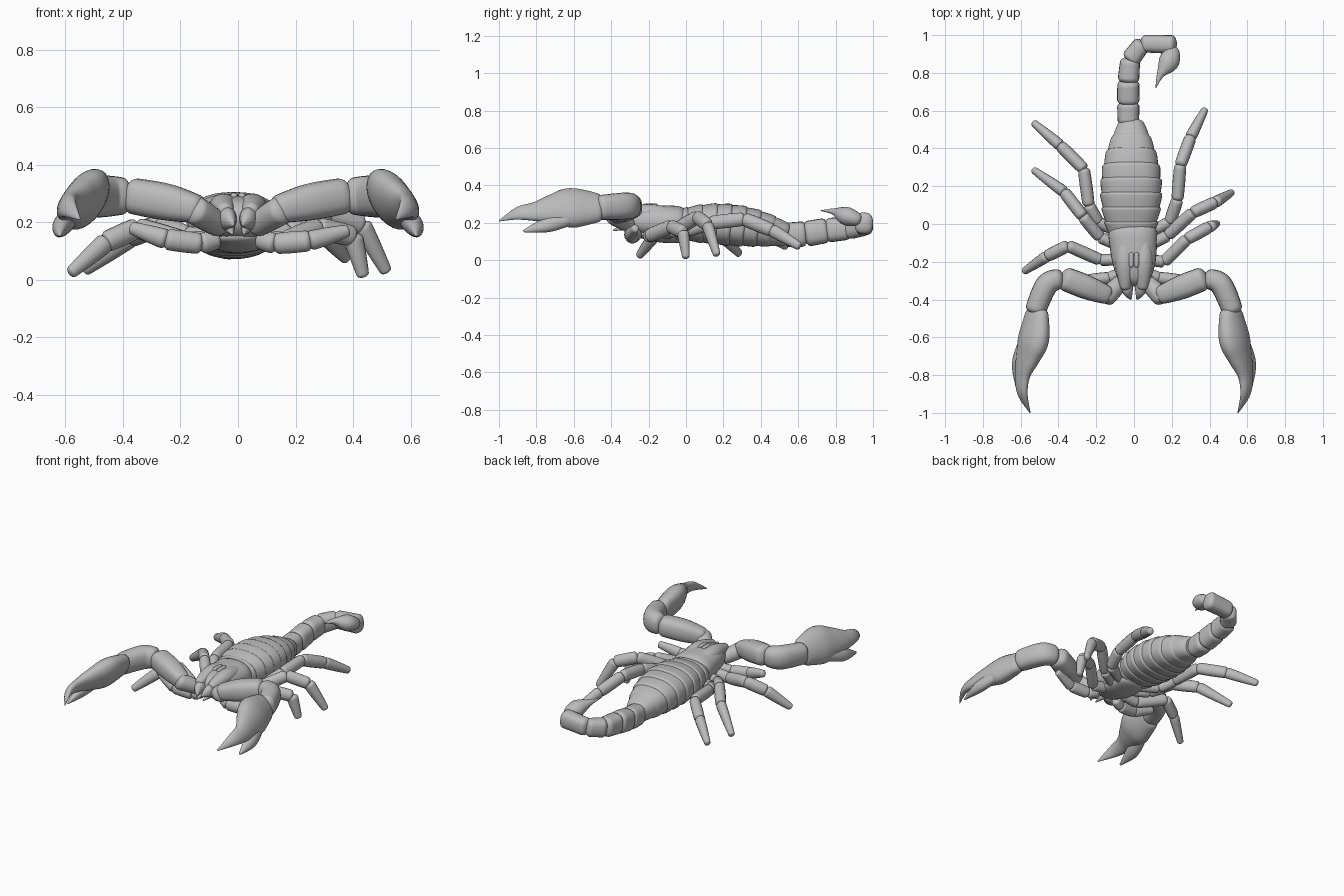
import bpy, bmesh, math
from mathutils import Vector

if "Cube" in bpy.data.objects:
    bpy.data.objects.remove(bpy.data.objects["Cube"])

GREY = (0.5, 0.5, 0.5, 1)
shell = bpy.data.materials.new("shell_grey")
shell.use_nodes = True
shell.diffuse_color = GREY
shell.node_tree.nodes["Principled BSDF"].inputs["Base Color"].default_value = GREY


def loft(name, rings, roll=0, box=1, sides=20, mirror=1):
    """Skin rings of (centre, half width, half height); mirror = -1 flips x."""
    bm = bmesh.new()
    loops = []
    for i, (centre, width, height) in enumerate(rings):
        ahead = rings[min(i + 1, len(rings) - 1)][0]
        behind = rings[max(i - 1, 0)][0]
        along = (ahead - behind).normalized()
        side = along.cross(Vector((0, 0, 1))).normalized()
        up = side.cross(along)
        across = side * math.cos(roll) - up * math.sin(roll)
        upward = up * math.cos(roll) + side * math.sin(roll)
        loop = []
        for k in range(sides):
            angle = math.tau * k / sides
            c, s = math.cos(angle), math.sin(angle)
            c = math.copysign(abs(c) ** box, c)
            s = math.copysign(abs(s) ** box, s)
            point = centre + across * c * width + upward * s * height
            point.x *= mirror
            loop.append(bm.verts.new(point))
        loops.append(loop)
    for a, b in zip(loops, loops[1:]):
        for k in range(sides):
            bm.faces.new((a[k], a[k - 1], b[k - 1], b[k])).smooth = True
    bm.faces.new(loops[0])
    bm.faces.new(loops[-1])
    bmesh.ops.recalc_face_normals(bm, faces=bm.faces)
    mesh = bpy.data.meshes.new(name)
    bm.to_mesh(mesh)
    bm.free()
    mesh.materials.append(shell)
    obj = bpy.data.objects.new(name, mesh)
    bpy.context.collection.objects.link(obj)


def on_spline(points, t):
    """Point on a smooth curve through the points, t from start to end."""
    last = len(points) - 1
    i = min(int(t * last), last - 1)
    f = t * last - i
    before, start = points[max(i - 1, 0)], points[i]
    end, after = points[i + 1], points[min(i + 2, last)]
    return [b + f * ((c - a) / 2 + f * (a - 2.5 * b + 2 * c - d / 2
                                        + f * (1.5 * (b - c) + (d - a) / 2)))
            for a, b, c, d in zip(before, start, end, after)]


def limb(name, points, flat=1, bulge=0, steps=24, **style):
    """Round-ended part along points of (x, y, z, radius)."""
    times = [(1 - math.cos(math.pi * i / steps)) / 2 for i in range(steps + 1)]
    samples = [on_spline(points, t) for t in times]
    centres = [Vector(s[:3]) for s in samples]
    travelled = [0]
    for a, b in zip(centres, centres[1:]):
        travelled.append(travelled[-1] + (b - a).length)
    rings = []
    for t, sample, centre, done in zip(times, samples, centres, travelled):
        radius = max(sample[3], .002) * (1 + bulge * math.sin(math.pi * t))
        to_end = min(done, travelled[-1] - done)
        inset = 1 - min(1, to_end / (radius * .6))
        radius *= max(math.sqrt(1 - inset * inset), .05)
        rings.append((centre, radius, radius * flat))
    loft(name, rings, **style)


def pair(name, points, **style):
    limb("left_" + name, points, **style)
    limb("right_" + name, points, mirror=-1, **style)


def chain(name, joints, radii, **style):
    """Jointed segments that overlap a little where they meet."""
    for n, (a, b) in enumerate(zip(joints, joints[1:])):
        a, b = Vector(a), Vector(b)
        lap = (b - a).normalized() * radii[n] / 4
        limb(f"{name}_segment_{n + 1}",
             [(*(a - lap), radii[n]), (*(b + lap), radii[n + 1])], **style)


# Abdomen: overlapping plates, each flaring to a lip at its rear edge
def abdomen_ring(y, flare):
    width = .165 * (1 - ((y - .18) / .46) ** 2)
    top = .305 - .8 * (y - .17) ** 2
    bottom = .07 + .2 * (y - .4) ** 2
    centre = Vector((-.015, y, (top + bottom) / 2))
    return centre, width * flare, (top - bottom) / 2 * flare


PLATES, PLATE_LENGTH = 8, .075
for n in range(PLATES):
    rings = []
    for i in range(13):
        t = i / 12
        y = -.06 + PLATE_LENGTH * (n + t * 1.15 - .1)
        rings.append(abdomen_ring(y, .94 + .08 * t - .12 * t ** 16))
    loft(f"abdomen_plate_{n + 1}", rings, box=.85, sides=36)

# Carapace with a notched front, raised lobes and an eye mound
limb("carapace", [(0, -.33, .21, .07), (0, -.2, .21, .115), (-.01, .02, .19, .135)],
     flat=.72, box=.85, sides=32)
pair("carapace_lobe", [(.045, -.35, .24, .025), (.05, -.2, .255, .05), (.05, -.03, .24, .03)], flat=.9)
pair("eye_mound", [(.014, -.23, .29, .01), (.014, -.15, .29, .01)], bulge=.4)

# Mouth pincers and breast plate
pair("mouth_pincer", [(.035, -.28, .21, .03), (.035, -.35, .21, .03), (.015, -.4, .19, .004)], flat=1.3)
pair("mouth_fang", [(.03, -.32, .18, .02), (.02, -.39, .16, .004)])
limb("breast_plate", [(0, -.29, .15, .05), (0, -.14, .13, .1), (0, .03, .12, .08)], flat=.35)

# Tail, with a bulb drawn out into a curved sting
chain("tail", [(-.03, .53, .135), (-.03, .64, .14), (-.03, .755, .16), (-.02, .87, .17),
               (.045, .955, .185), (.215, .95, .2)],
      [.056, .06, .058, .052, .046, .05], flat=1.15, box=.75)
limb("sting_bulb", [(.21, .94, .21, .03), (.185, .86, .235, .055), (.14, .79, .26, .02), (.115, .72, .265, .002)],
     flat=.9)

# Claw arms
pair("arm_base", [(.05, -.29, .18, .04), (.13, -.37, .23, .05), (.165, -.41, .25, .045)])
pair("upper_arm", [(.12, -.385, .24, .045), (.25, -.335, .27, .064), (.39, -.28, .295, .062)], box=.75)
pair("forearm", [(.37, -.29, .29, .05), (.46, -.32, .29, .06), (.53, -.48, .28, .055)], flat=1.2, box=.85)
CLAW_TILT = math.radians(30)
pair("claw_hand", [(.51, -.44, .28, .045), (.53, -.6, .28, .068), (.56, -.7, .27, .055), (.59, -.8, .26, .034),
                   (.59, -.9, .25, .022), (.55, -1, .21, .002)],
     flat=1.7, roll=CLAW_TILT, sides=28, steps=40)
pair("claw_thumb", [(.57, -.6, .23, .03), (.61, -.74, .19, .034), (.62, -.87, .155, .005)],
     flat=1.25, roll=CLAW_TILT)

# Walking legs: knee and foot positions, with hips spaced along the breast plate
left_legs = {
    "front": [(.13, -.285, .125), (.25, -.3, .135), (.38, -.27, .17)],
    "second": [(.16, -.2, .13), (.28, -.08, .18), (.4, -.015, .15), (.435, 0, .015)],
    "third": [(.18, -.06, .16), (.31, .06, .23), (.43, .115, .19), (.515, .165, .03)],
    "rear": [(.19, .01, .16), (.23, .13, .2), (.245, .31, .22), (.3, .46, .16), (.375, .605, .075)],
}
right_legs = {
    "front": [(-.13, -.285, .125), (-.25, -.3, .14), (-.37, -.27, .18)],
    "second": [(-.18, -.19, .13), (-.35, -.115, .18), (-.46, -.17, .13), (-.58, -.25, .025)],
    "third": [(-.18, -.07, .15), (-.27, .04, .19), (-.37, .17, .15), (-.53, .285, .035)],
    "rear": [(-.19, .01, .15), (-.24, .1, .18), (-.265, .29, .19), (-.39, .415, .15), (-.53, .535, .075)],
}
for side, hip_x, legs in (("left", .07, left_legs), ("right", -.07, right_legs)):
    for n, (place, joints) in enumerate(legs.items()):
        hip = (hip_x, -.26 + .07 * n, .14)
        radii = [.026] + [.031] * (len(joints) - 1) + [.018]
        chain(f"{side}_{place}_leg", [hip] + joints, radii, flat=1.15, bulge=.08, sides=14)
